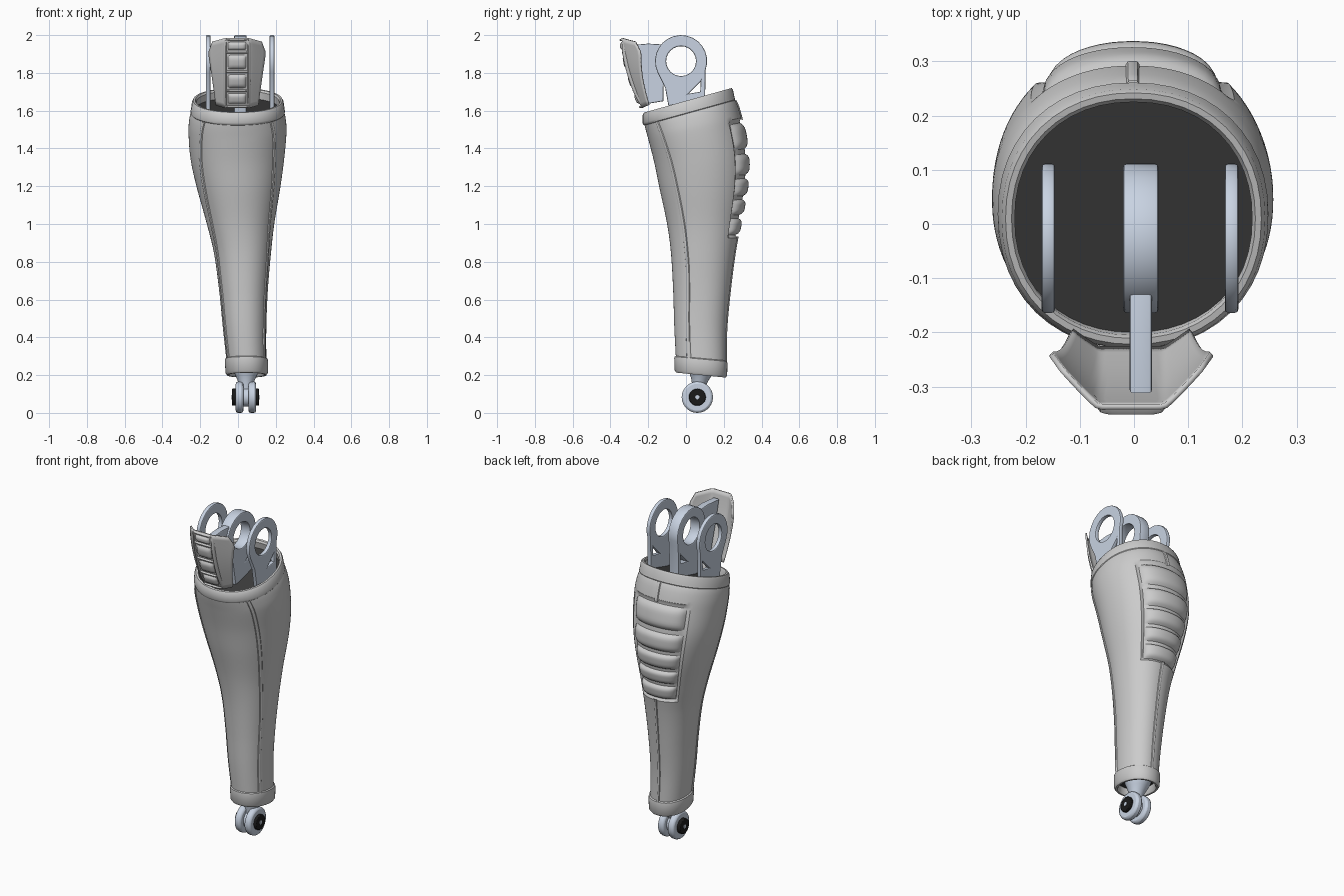
import bpy, bmesh
from math import sin, cos, pi, radians, copysign

if "Cube" in bpy.data.objects:
    bpy.data.objects.remove(bpy.data.objects["Cube"])

def mat(name, c):
    m = bpy.data.materials.new(name)
    m.diffuse_color = (*c, 1)
    m.use_nodes = True
    m.node_tree.nodes["Principled BSDF"].inputs["Base Color"].default_value = m.diffuse_color
    return m

STEEL = mat("blue_steel", (0.58, 0.65, 0.76))
DARK = mat("dark_lining", (0.045, 0.045, 0.045))
BLACK = mat("black_pin", (0.01, 0.01, 0.01))

# shin cross-sections: z, x min, x max, y min, y max, tilt
SECT = [(.25, -.058, .15, -.052, .21, -.1), (.45, -.08, .15, -.062, .213, -.05),
        (.65, -.10, .158, -.068, .232, 0), (.85, -.128, .175, -.08, .258, 0),
        (1.0, -.165, .192, -.10, .285, 0), (1.2, -.22, .225, -.14, .322, .05),
        (1.35, -.252, .245, -.168, .325, .1), (1.5, -.262, .257, -.20, .295, .2),
        (1.57, -.255, .25, -.215, .27, .27), (1.61, -.24, .238, -.225, .245, .28)]

def section(t):
    t = min(max(t, SECT[0][0]), SECT[-1][0])
    i = max(k for k in range(len(SECT) - 1) if SECT[k][0] <= t)
    a, b = SECT[i], SECT[i + 1]
    p, n = SECT[max(i - 1, 0)], SECT[min(i + 2, len(SECT) - 1)]
    h = b[0] - a[0]
    s = (t - a[0]) / h
    out = []
    for k in range(1, 6):
        ma = (b[k] - p[k]) / (b[0] - p[0]) * h
        mb = (n[k] - a[k]) / (n[0] - a[0]) * h
        out.append((2*s**3 - 3*s*s + 1) * a[k] + (s**3 - 2*s*s + s) * ma
                   + (3*s*s - 2*s**3) * b[k] + (s**3 - s*s) * mb)
    return out

def body(a, t, off=0.0):
    """Point on the shin skin at angle a, height t, pushed out by off."""
    x0, x1, y0, y1, tilt = section(t)
    c, s, e = cos(a), sin(a), 0.93
    x = ((x1 - x0) / 2 + off) * copysign(abs(c) ** e, c)
    y = ((y1 - y0) / 2 + off) * copysign(abs(s) ** e, s)
    return ((x0 + x1) / 2 + x, (y0 + y1) / 2 + y, t + tilt * y)

def make(name, bm, material=None):
    bmesh.ops.recalc_face_normals(bm, faces=bm.faces)
    me = bpy.data.meshes.new(name)
    bm.to_mesh(me)
    bm.free()
    if material:
        me.materials.append(material)
    ob = bpy.data.objects.new(name, me)
    bpy.context.collection.objects.link(ob)
    return ob

def grid(name, fn, nu, nv, wrap=False, material=None):
    """Surface from fn(u, v), u and v in 0..1."""
    bm = bmesh.new()
    cols = nu if wrap else nu + 1
    vs = [[bm.verts.new(fn(i / nu, j / nv)) for i in range(cols)] for j in range(nv + 1)]
    for j in range(nv):
        for i in range(nu):
            k = (i + 1) % cols
            bm.faces.new((vs[j][i], vs[j][k], vs[j + 1][k], vs[j + 1][i]))
    return make(name, bm, material)

def dome(u, v):
    return (1 - (2*u - 1) ** 6) * (1 - (2*v - 1) ** 4)

# shin shell with a recessed calf panel
A0, A1 = radians(46), radians(134)
def shell(u, v):
    a, t = 2 * pi * u, .255 + 1.345 * v
    return body(a, t, -.012 if A0 < a < A1 and .935 < t < 1.5 else 0)
grid("shin_shell", shell, 96, 90, True)

# padded calf ribs
for k, (lo, hi) in enumerate([(1.37, 1.492), (1.245, 1.35), (1.14, 1.23), (1.045, 1.125), (.942, 1.03)]):
    grid(f"calf_pad_{k + 1}", lambda u, v: body(A0 + .04 + (A1 - A0 - .08) * u, lo + (hi - lo) * v,
                                               .024 * dome(u, v) - .014), 20, 10)

# rolled rim and ankle cuff
def band(name, path):
    def fn(u, v):
        t, off = path[round(v * (len(path) - 1))]
        return body(2 * pi * u, t, off)
    grid(name, fn, 48, len(path) - 1, True)
band("top_rim", [(1.585, -.004), (1.592, .004), (1.602, .007), (1.643, .004), (1.655, -.003),
                 (1.655, -.014), (1.645, -.02), (1.59, -.022)])
band("ankle_cuff", [(.292, -.004), (.285, .007), (.275, .009), (.212, .008), (.2, 0),
                    (.2, -.01), (.21, -.016), (.26, -.018)])

# dark linings closing both ends
for name, t in (("top_lining", 1.605), ("ankle_lining", .245)):
    bm = bmesh.new()
    bm.faces.new([bm.verts.new(body(2 * pi * i / 48, t, -.016)) for i in range(48)])
    make(name, bm, DARK)

# raised seams: two along the sides, one down the back
def seam(name, ang, lo, hi, width):
    def fn(u, v):
        t = lo + (hi - lo) * v
        return body(ang(t) + (u - .5) * width / (.1 + .1 * t), t, .007 * (1 - (2*u - 1) ** 4) - .001)
    grid(name, fn, 6, 40)
def side_angle(t):
    return radians(27 + 16 * max(0, (t - .75) / .75))
seam("right_seam", lambda t: -side_angle(t), .28, 1.59, .026)
seam("left_seam", lambda t: pi + side_angle(t), .28, 1.59, .026)
seam("back_seam", lambda t: pi / 2, .28, .935, .02)
seam("upper_back_seam", lambda t: pi / 2, 1.5, 1.59, .02)

# flat plates cut from outlines in the y-z plane
def plate(name, x, width, outlines, bevel=.006):
    cu = bpy.data.curves.new(name, 'CURVE')
    cu.dimensions, cu.fill_mode = '2D', 'BOTH'
    cu.extrude, cu.bevel_depth, cu.offset, cu.bevel_resolution = width / 2 - bevel, bevel, -bevel, 1
    for pts in outlines:
        sp = cu.splines.new('POLY')
        sp.points.add(len(pts) - 1)
        for p, (y, z) in zip(sp.points, pts):
            p.co = (y, z, 0, 1)
        sp.use_cyclic_u = True
    ob = bpy.data.objects.new(name, cu)
    ob.rotation_euler, ob.location = (pi / 2, 0, pi / 2), (x, 0, 0)
    bpy.context.collection.objects.link(ob)
    bpy.ops.object.select_all(action='DESELECT')
    ob.select_set(True)
    bpy.context.view_layer.objects.active = ob
    bpy.ops.object.convert(target='MESH')
    ob.data.materials.clear()
    ob.data.materials.append(STEEL)

def arc(r, a0, a1, n):
    return [(-.026 + r * cos(radians(a0 + (a1 - a0) * i / n)),
             1.862 + r * sin(radians(a0 + (a1 - a0) * i / n))) for i in range(n + 1)]

# three knee hinge lugs
lug = [(.1, 1.6)] + arc(.138, -20, 205, 16) + [(-.11, 1.72), (-.085, 1.58)]
eye = arc(.079, 0, 345, 23)
slot = [(.015, 1.69), (.075, 1.70), (.078, 1.755)]
for name, x, w in (("left_lug", -.158, .025), ("middle_lug", .0125, .065), ("right_lug", .18, .025)):
    plate(name, x, w, [lug, eye, slot])
plate("kneecap_arm", .0125, .042, [[(-.12, 1.65), (-.115, 1.95), (-.2, 1.955), (-.312, 1.945),
                                    (-.285, 1.83), (-.235, 1.66), (-.21, 1.635)]])

# kneecap plate
def knee(x, v, off=0.0):
    q = max(0, (abs(x) - .06) / .088)
    y = -.23 - .108 * v - .014 * sin(pi * v) + (.062 + .03 * v) * q ** 1.1
    return (x - .005, y - off, 1.615 + .37 * v - .025 * q * (2*v - 1) - off * .3)
def knee_plate(u, v):
    w = .11 + .038 * min(1, v * 1.25) - .02 * max(0, v - .85) / .15
    return knee((2*u - 1) * w, v)
kp = grid("kneecap_plate", knee_plate, 24, 14)
so = kp.modifiers.new("thickness", 'SOLIDIFY')
so.thickness, so.offset = .01, 0

# kneecap pads and surrounding ladder frame
cuts = [.02, .25, .52, .8, .98]
for k in range(4):
    lo, hi = cuts[k] + .03, cuts[k + 1] - .03
    grid(f"kneecap_pad_{k + 1}", lambda u, v: knee((2*u - 1) * .052, lo + (hi - lo) * v,
                                                  .018 * dome(u, v)), 12, 8)
for k, c in enumerate(cuts):
    grid(f"kneecap_rung_{k + 1}", lambda u, v: knee((2*u - 1) * .068, c + (v - .5) * .035,
                                                   .013 * dome(u, v) + .002), 12, 6)
for s in (-1, 1):
    grid(f"kneecap_rail_{'left' if s < 0 else 'right'}",
         lambda u, v: knee(s * (.055 + .018 * u), .01 + .98 * v, .013 * dome(u, v) + .002), 6, 20)

# ankle joint
def disc(name, x0, x1, r, material, bevel=.006):
    bpy.ops.mesh.primitive_cylinder_add(vertices=28, radius=r, depth=x1 - x0,
                                        location=((x0 + x1) / 2, .06, .083), rotation=(0, pi / 2, 0))
    ob = bpy.context.object
    ob.name = name
    ob.data.materials.append(material)
    b = ob.modifiers.new("edge", 'BEVEL')
    b.width, b.segments = bevel, 2
disc("ankle_disc_left", -.012, .029, .083, STEEL, .012)
disc("ankle_disc_right", .055, .096, .083, STEEL, .012)
disc("ankle_tongue", .028, .056, .05, STEEL, .002)
disc("ankle_pin", -.033, .112, .045, BLACK, .004)
disc("pin_centre", -.035, .114, .012, STEEL, .001)

# flared neck joining the ankle to the shin
NECK = [(.125, .03, .065), (.15, .038, .07), (.175, .046, .075), (.2, .058, .08), (.225, .07, .084), (.26, .082, .085)]
def neck(u, v):
    z, r, y = NECK[round(v * 5)]
    return (.043 + r * cos(2 * pi * u), y + r * sin(2 * pi * u), z)
grid("ankle_neck", neck, 24, 5, True, STEEL)

# smooth shading with crisp edges
bpy.ops.object.select_all(action='SELECT')
bpy.context.view_layer.objects.active = kp
bpy.ops.object.shade_smooth_by_angle(angle=radians(35))
